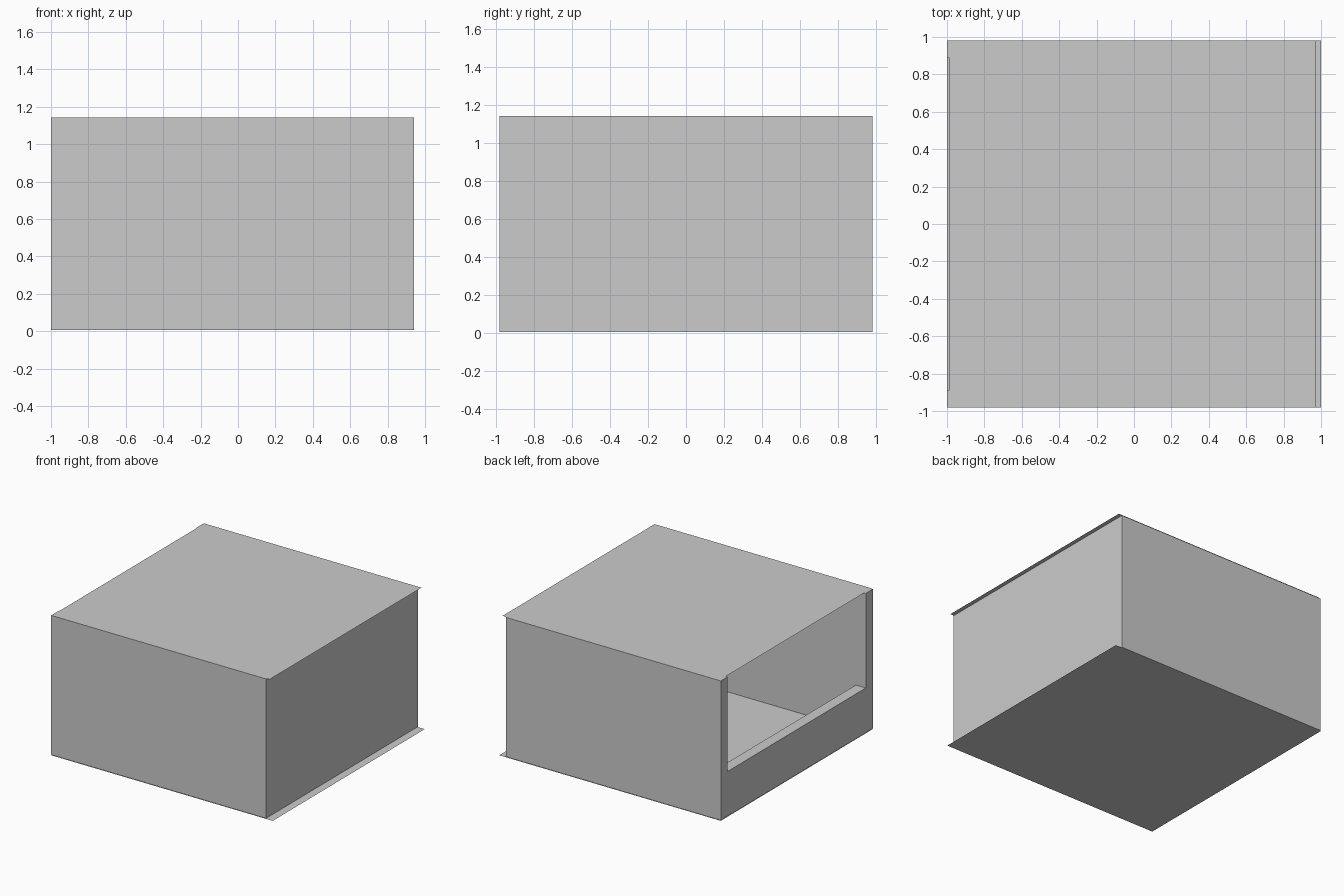
import bpy, bmesh
from mathutils import Vector

if "Cube" in bpy.data.objects:
    bpy.data.objects.remove(bpy.data.objects["Cube"])


def make_object(name, bm):
    mesh = bpy.data.meshes.new(name)
    bm.to_mesh(mesh)
    bm.free()
    obj = bpy.data.objects.new(name, mesh)
    bpy.context.collection.objects.link(obj)
    return obj


def prism(name, profile, y0, y1):
    """Extrude an XZ profile from y0 to y1."""
    bm = bmesh.new()
    face = bm.faces.new([bm.verts.new((x, y0, z)) for x, z in profile])
    ext = bmesh.ops.extrude_face_region(bm, geom=[face])["geom"]
    moved = [g for g in ext if isinstance(g, bmesh.types.BMVert)]
    bmesh.ops.translate(bm, verts=moved, vec=Vector((0, y1 - y0, 0)))
    bmesh.ops.recalc_face_normals(bm, faces=bm.faces)
    return make_object(name, bm)


def sheet(name, x0, x1, y0, y1, z, flip=False):
    """Single flat panel facing up, or down when flipped."""
    bm = bmesh.new()
    corners = [(x0, y0, z), (x1, y0, z), (x1, y1, z), (x0, y1, z)]
    if flip:
        corners.reverse()
    bm.faces.new([bm.verts.new(c) for c in corners])
    return make_object(name, bm)


LEFT, RIGHT, DEPTH = -1.0, 0.94, 0.98
IN_LEFT, IN_RIGHT, IN_DEPTH = -0.91, 0.875, 0.89
BASE, TOP, SILL = 0.005, 1.142, 0.37

# Walls: solid block, hollowed and opened above the left sill in one cut
walls = prism("walls", [(LEFT, BASE), (RIGHT, BASE), (RIGHT, TOP), (LEFT, TOP)],
              -DEPTH, DEPTH)
cutter = prism("hollow_cutter",
               [(-1.2, SILL), (IN_LEFT, SILL), (IN_LEFT, -0.2),
                (IN_RIGHT, -0.2), (IN_RIGHT, 1.4), (-1.2, 1.4)],
               -IN_DEPTH, IN_DEPTH)
cutter.hide_render = True
cut = walls.modifiers.new("hollow", 'BOOLEAN')
cut.operation = 'DIFFERENCE'
cut.solver = 'EXACT'
cut.object = cutter
bpy.context.view_layer.objects.active = walls
bpy.ops.object.modifier_apply(modifier=cut.name)
bpy.data.objects.remove(cutter)

# Thin floor and roof panels that overhang the right wall
sheet("floor", -1.0, 1.0, -DEPTH, DEPTH, 0.0)
sheet("roof", -0.99, 0.97, -DEPTH, DEPTH, 1.146)
